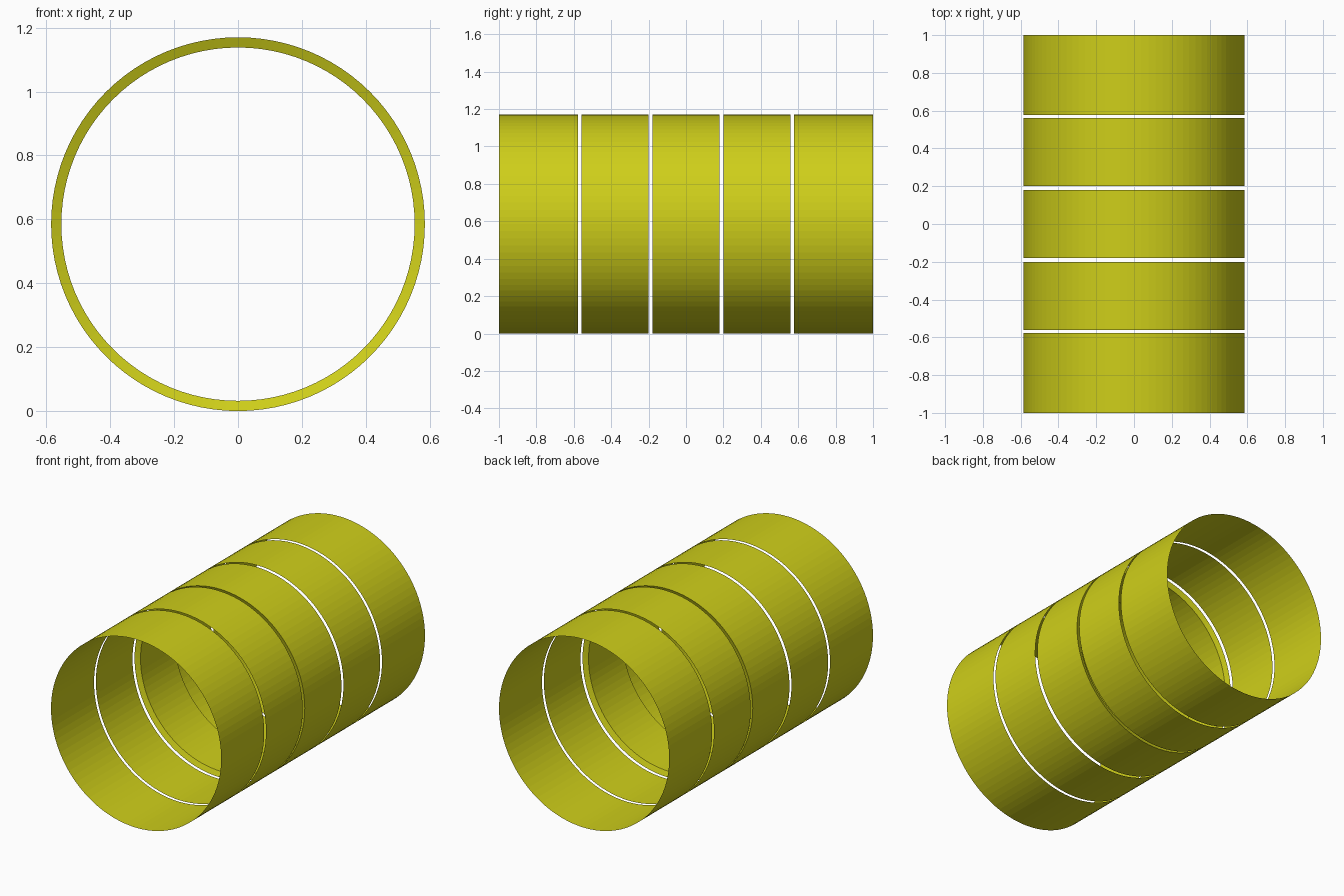
import bpy, bmesh, math

if "Cube" in bpy.data.objects:
    bpy.data.objects.remove(bpy.data.objects["Cube"])

R, R_IN, N = 0.585, 0.553, 96

mat = bpy.data.materials.new("yellow")
mat.diffuse_color = (0.62, 0.62, 0.01, 1)
mat.use_nodes = True
mat.node_tree.nodes["Principled BSDF"].inputs["Base Color"].default_value = mat.diffuse_color


def lathe(name, profile, closed=False):
    """Revolve (radius, y) points around the tube's lengthwise axis."""
    bm = bmesh.new()
    rings = [[bm.verts.new((r * math.cos(2 * math.pi * i / N), y,
                            R + r * math.sin(2 * math.pi * i / N)))
              for i in range(N)] for r, y in profile]
    pairs = list(zip(rings, rings[1:]))
    if closed:
        pairs.append((rings[-1], rings[0]))
    for a, b in pairs:
        for i in range(N):
            j = (i + 1) % N
            bm.faces.new((a[i], b[i], b[j], a[j]))
    me = bpy.data.meshes.new(name)
    bm.to_mesh(me)
    bm.free()
    me.materials.append(mat)
    ob = bpy.data.objects.new(name, me)
    bpy.context.collection.objects.link(ob)
    return ob


# Thin open sleeves, mirrored front and back
for side, s in (("front", -1), ("back", 1)):
    for part, y0, y1 in (("end_sleeve", 0.578, 1.0), ("inner_sleeve", 0.20, 0.56)):
        lo, hi = sorted((s * y0, s * y1))
        lathe(f"{side}_{part}", [(R, lo), (R, hi)])

# Thicker middle band with slightly bevelled inner lips
lathe("middle_band", [(R, -0.18), (R, 0.18), (R_IN, 0.167), (R_IN, -0.167)], closed=True)
